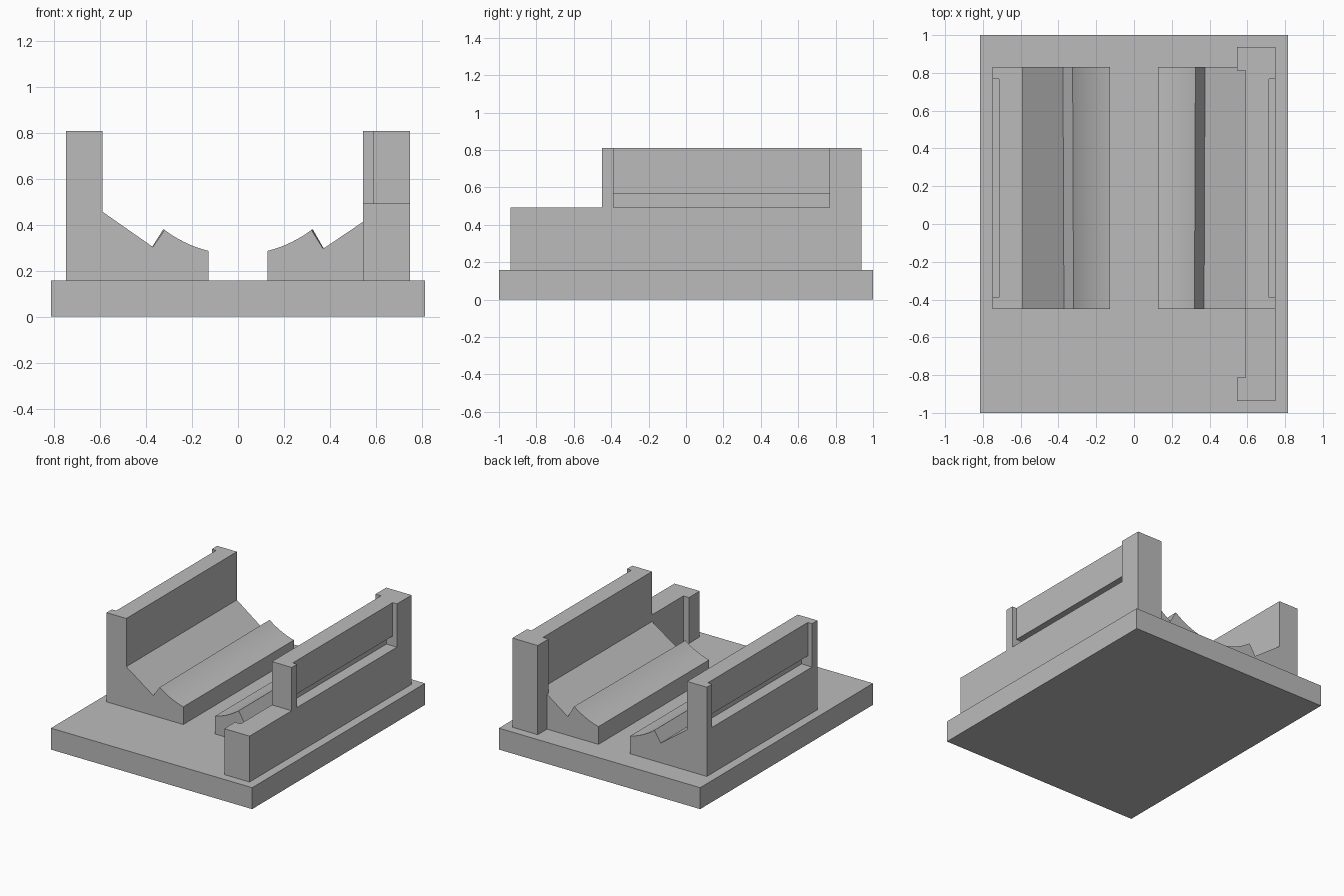
import bpy, bmesh, math

if "Cube" in bpy.data.objects:
    bpy.data.objects.remove(bpy.data.objects["Cube"], do_unlink=True)

grey = bpy.data.materials.new("plain_grey")
grey.use_nodes = True
COLOUR = (0.5, 0.5, 0.5, 1)
grey.diffuse_color = COLOUR
grey.node_tree.nodes["Principled BSDF"].inputs["Base Color"].default_value = COLOUR

BASE_TOP, LEDGE, TOP = 0.157, 0.493, 0.81
FRONT, BACK = -0.45, 0.83
OUTER, INNER = 0.75, 0.59


def loft(name, ring_a, ring_b):
    """Closed solid between two matching rings of points."""
    bm = bmesh.new()
    a = [bm.verts.new(p) for p in ring_a]
    b = [bm.verts.new(p) for p in ring_b]
    bm.faces.new(a)
    bm.faces.new(b)
    for i in range(len(a)):
        j = (i + 1) % len(a)
        bm.faces.new((a[i], a[j], b[j], b[i]))
    bmesh.ops.recalc_face_normals(bm, faces=bm.faces)
    mesh = bpy.data.meshes.new(name)
    bm.to_mesh(mesh)
    bm.free()
    mesh.materials.append(grey)
    obj = bpy.data.objects.new(name, mesh)
    bpy.context.collection.objects.link(obj)
    return obj


def prism(name, plan, z0, z1):
    return loft(name, [(x, y, z0) for x, y in plan], [(x, y, z1) for x, y in plan])


def box(name, x0, x1, y0, y1, z0, z1):
    return prism(name, [(x0, y0), (x1, y0), (x1, y1), (x0, y1)], z0, z1)


def combine(obj, other, operation):
    """Boolean another solid into obj, then discard it."""
    mod = obj.modifiers.new(operation.lower(), 'BOOLEAN')
    mod.operation, mod.object, mod.solver = operation, other, 'EXACT'
    bpy.context.view_layer.objects.active = obj
    bpy.ops.object.modifier_apply(modifier=mod.name)
    bpy.data.objects.remove(other, do_unlink=True)


def cradle_section(side, y, shift, valley, slope_top):
    """Cross-section with a round saddle, a notch and a sloping shoulder."""
    centre_z, radius, lip, peak = 0.802, 0.531, 0.128, 0.32 + shift
    arc = []
    for i in range(17):
        x = lip + (peak - lip) * i / 16
        arc.append((x, centre_z - math.sqrt(radius ** 2 - x ** 2)))
    pts = [(lip, BASE_TOP)] + arc
    pts += [(0.371 + shift, valley), (INNER, slope_top),
            (0.65, slope_top), (0.65, BASE_TOP)]
    return [(side * x, y, z) for x, z in pts]


def cradle(name, side, valley, slope_top):
    return loft(name, cradle_section(side, FRONT, 0, valley, slope_top),
                cradle_section(side, BACK, 0.005, valley - 0.003, slope_top))


def cut_recess(wall, side):
    """Open-topped outer recess with a deeper groove along its foot."""
    for depth, top in ((0.035, 1.0), (0.085, 0.565)):
        xs = sorted((side * (OUTER - depth), side * (OUTER + 0.1)))
        cutter = box("recess_cutter", *xs, -0.388, 0.768, LEDGE, top)
        combine(wall, cutter, 'DIFFERENCE')


# Base plate
box("base_plate", -0.815, 0.815, -1, 1, 0, BASE_TOP)

# Right holder: plain tall wall with cradle
right_holder = box("right_holder", -OUTER, -INNER, FRONT, BACK, BASE_TOP, TOP)
combine(right_holder, cradle("cradle", -1, 0.304, 0.457), 'UNION')
cut_recess(right_holder, -1)

# Left holder: long wall with end posts, lowered at the front
END, POST, POST_X = 0.937, 0.812, 0.545
left_holder = prism("left_holder", [
    (OUTER, -END), (OUTER, END), (POST_X, END), (POST_X, POST),
    (INNER, POST), (INNER, -POST), (POST_X, -POST), (POST_X, -END)],
    BASE_TOP, TOP)
combine(left_holder, box("front_cutter", 0.4, 0.9, -1.2, FRONT, LEDGE, 1), 'DIFFERENCE')
combine(left_holder, cradle("cradle", 1, 0.296, 0.444), 'UNION')
cut_recess(left_holder, 1)

# Smooth saddles, crisp edges
bpy.ops.object.select_all(action='DESELECT')
for obj in (right_holder, left_holder):
    obj.select_set(True)
bpy.context.view_layer.objects.active = left_holder
bpy.ops.object.shade_smooth_by_angle(angle=math.radians(20))
